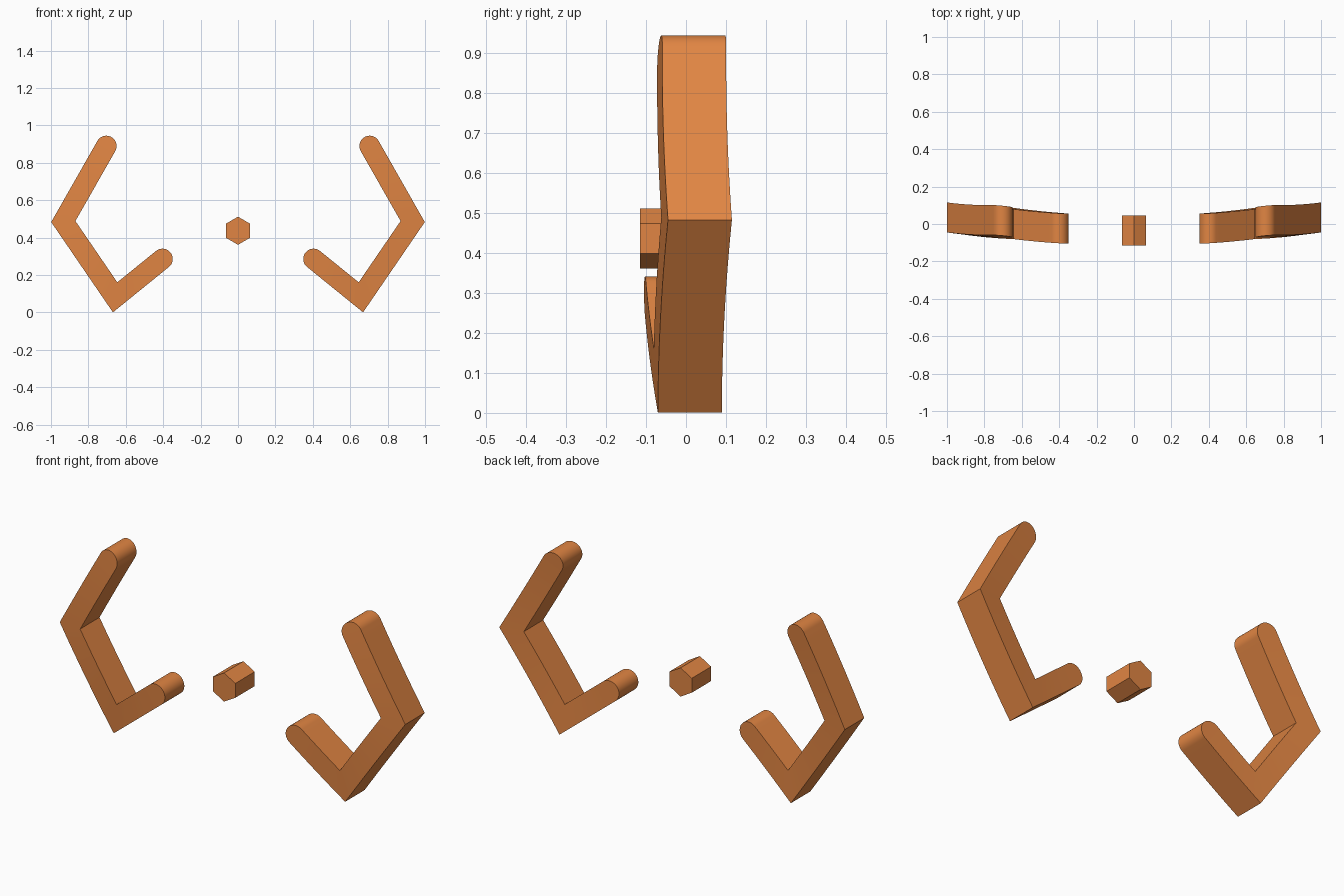
import bpy, bmesh, math
from mathutils import Vector

cube = bpy.data.objects.get("Cube")
if cube:
    bpy.data.objects.remove(cube, do_unlink=True)

DEPTH = 0.16
CENTRE_Z = 0.437
RADIUS = 0.055
FRONT_Y = -0.115

orange = bpy.data.materials.new("burnt_orange")
orange.use_nodes = True
colour = (0.75, 0.235, 0.056, 1)
orange.diffuse_color = colour
orange.node_tree.nodes["Principled BSDF"].inputs["Base Color"].default_value = colour


def dished(p):
    """Front depth of the shallow bowl the arms follow."""
    return FRONT_Y + 0.07 * (p.x ** 2 + (p.y - CENTRE_Z) ** 2)


def finish(name, bm):
    bmesh.ops.remove_doubles(bm, verts=bm.verts, dist=1e-5)
    bmesh.ops.recalc_face_normals(bm, faces=bm.faces)
    mesh = bpy.data.meshes.new(name)
    bm.to_mesh(mesh)
    bm.free()
    mesh.materials.append(orange)
    obj = bpy.data.objects.new(name, mesh)
    bpy.context.collection.objects.link(obj)
    return obj


def perp(d):
    return Vector((-d.y, d.x))


def cap(centre, out, side, steps=14):
    """Pairs of edge points running from a straight end to its round tip."""
    pairs = []
    for i in range(steps + 1):
        a = math.pi / 2 * i / steps
        mid = centre + out * RADIUS * math.sin(a)
        half = side * RADIUS * math.cos(a)
        pairs.append((mid + half, mid - half))
    return pairs


def arm(name, sign):
    # Centreline: upper tip, elbow, lower corner, inner tip
    path = [Vector((sign * x, z)) for x, z in
            [(0.704, 0.890), (0.934, 0.486), (0.657, 0.081), (0.404, 0.286)]]
    dirs = [(b - a).normalized() for a, b in zip(path, path[1:])]
    # Square ends and mitred corners
    joints = [perp(dirs[0]) * RADIUS]
    for d0, d1 in zip(dirs, dirs[1:]):
        n = (perp(d0) + perp(d1)).normalized()
        joints.append(n * RADIUS / n.dot(perp(d0)))
    joints.append(perp(dirs[-1]) * RADIUS)

    rungs = cap(path[0], -dirs[0], perp(dirs[0]))[::-1]
    for i in range(3):
        for k in range(1, 13):
            t = k / 12
            mid = path[i].lerp(path[i + 1], t)
            half = joints[i].lerp(joints[i + 1], t)
            rungs.append((mid + half, mid - half))
    rungs += cap(path[3], dirs[2], perp(dirs[2]))[1:]

    # Stitch a four-sided band between neighbouring rungs
    bm = bmesh.new()
    rings = []
    for l, r in rungs:
        corners = [(l, 0), (r, 0), (r, DEPTH), (l, DEPTH)]
        rings.append([bm.verts.new((p.x, dished(p) + back, p.y)) for p, back in corners])
    for a, b in zip(rings, rings[1:]):
        for j in range(4):
            k = (j + 1) % 4
            bm.faces.new((a[j], a[k], b[k], b[j]))
    obj = finish(name, bm)
    bpy.ops.object.select_all(action='DESELECT')
    obj.select_set(True)
    bpy.context.view_layer.objects.active = obj
    bpy.ops.object.shade_smooth_by_angle(angle=math.radians(30))


arm("left_arm", 1)
arm("right_arm", -1)

# Central hexagonal stud, one corner pointing up
bm = bmesh.new()
ring = [(0.075 * math.sin(math.pi * i / 3), CENTRE_Z + 0.075 * math.cos(math.pi * i / 3))
        for i in range(6)]
front = bm.faces.new([bm.verts.new((x, FRONT_Y, z)) for x, z in ring])
grown = bmesh.ops.extrude_face_region(bm, geom=[front], use_keep_orig=True)
moved = [v for v in grown["geom"] if isinstance(v, bmesh.types.BMVert)]
bmesh.ops.translate(bm, verts=moved, vec=(0, DEPTH, 0))
finish("hexagonal_stud", bm)
